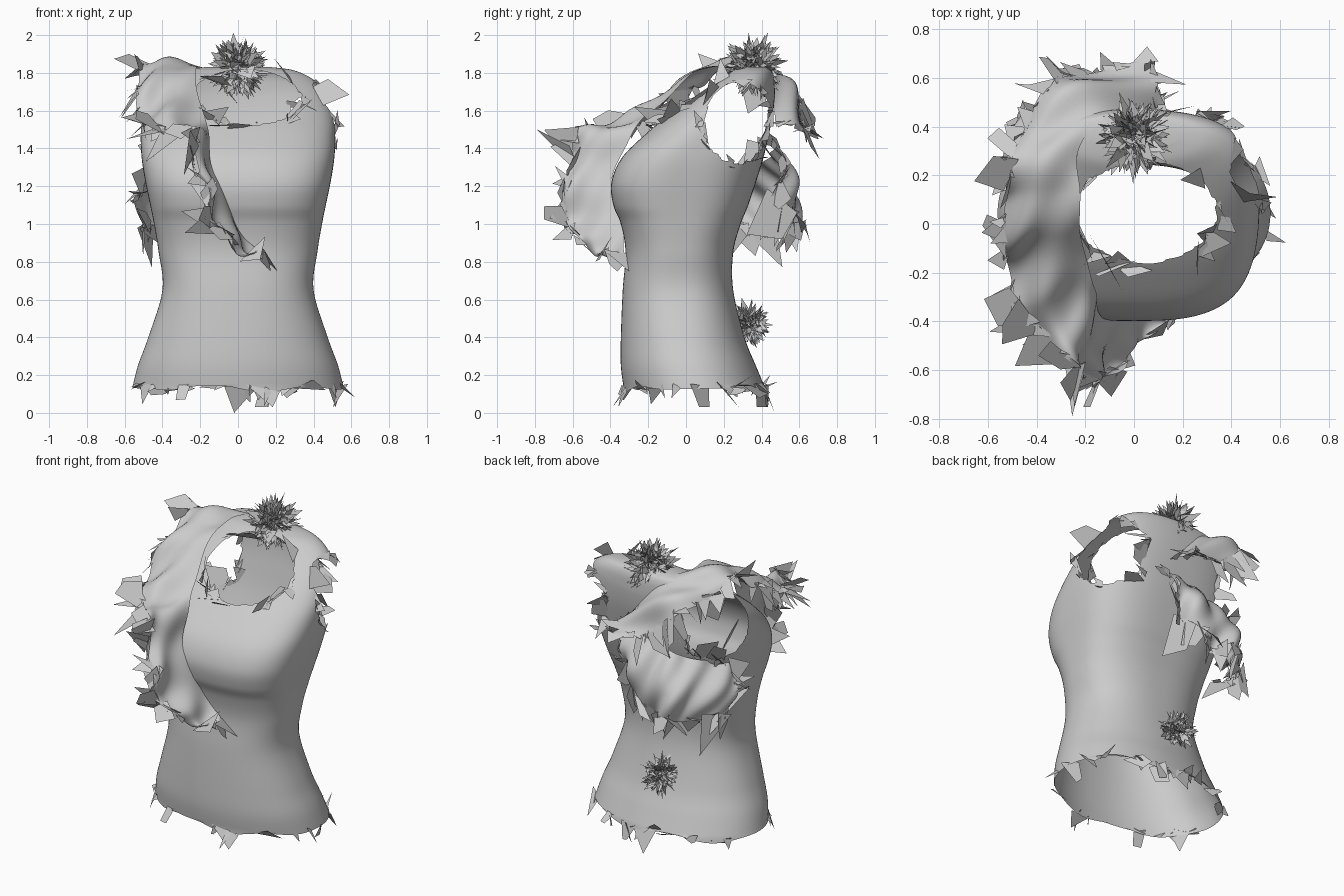
import bpy, bmesh, math, random
from mathutils import Vector

if "Cube" in bpy.data.objects:
    bpy.data.objects.remove(bpy.data.objects["Cube"])

random.seed(7)


def spline(keys, t):
    """Catmull-Rom through keys, t in 0..1"""
    f = t * (len(keys) - 1)
    i = min(int(f), len(keys) - 2)
    u = f - i
    p = [Vector(keys[max(0, min(len(keys) - 1, i + k))]) for k in (-1, 0, 1, 2)]
    return 0.5 * (2 * p[1] + (p[2] - p[0]) * u + (2 * p[0] - 5 * p[1] + 4 * p[2] - p[3]) * u * u
                  + (3 * p[1] - p[0] - 3 * p[2] + p[3]) * u ** 3)


def rnd():
    return Vector((random.uniform(-1, 1), random.uniform(-1, 1), random.uniform(-1, 1)))


def shards(bm, spacing, size, skip=(), push=0.0):
    """Torn flaps of cloth along the open edges; push turns them away from the body axis"""
    edges = []
    for e in bm.edges:
        if e.is_boundary and not (e.verts[0] in skip and e.verts[1] in skip):
            a, b = e.verts[0].co.copy(), e.verts[1].co.copy()
            out = (a + b) / 2 - e.link_faces[0].calc_center_median()
            edges.append((a, b, out.normalized()))
    for a, b, out in edges:
        if random.random() > (b - a).length / spacing:
            continue
        m = (a + b) / 2 - out * 0.02
        if m.z > 1:
            out = (out * (1 - push) + Vector((m.x, m.y - .1, 0)).normalized() * push).normalized()
        s = size * random.uniform(0.6, 1.3)
        along = ((b - a).normalized() + rnd() * 0.6) * s * 0.5
        d = (out + rnd() * 0.8) * s
        pts = [m - along, m + along, m + d + rnd() * s * 0.3]
        if random.random() < 0.45:
            pts.insert(2, m + along * 1.1 + d * 0.7 + rnd() * s * 0.25)
        for p in pts:
            p.z = max(p.z, 0.03)
        bm.faces.new([bm.verts.new(p) for p in pts])


def finish(bm, name, angle=40):
    me = bpy.data.meshes.new(name)
    bm.to_mesh(me)
    bm.free()
    ob = bpy.data.objects.new(name, me)
    bpy.context.collection.objects.link(ob)
    bpy.ops.object.select_all(action='DESELECT')
    ob.select_set(True)
    bpy.context.view_layer.objects.active = ob
    if angle:
        bpy.ops.object.shade_smooth_by_angle(angle=math.radians(angle))
    return ob


def grid_faces(bm, rows, closed):
    for r0, r1 in zip(rows, rows[1:]):
        n = len(r0)
        for j in range(n if closed else n - 1):
            k = (j + 1) % n
            bm.faces.new((r0[j], r0[k], r1[k], r1[j]))


# Torso: lofted rings of (z, half width, front y, back y, corner roundness)
rings = [(.13, .56, -.33, .42, .95), (.25, .53, -.345, .37, .93), (.4, .475, -.345, .31, .9),
         (.65, .40, -.335, .25, .83), (.85, .42, -.32, .25, .8), (1.0, .445, -.345, .29, .74),
         (1.1, .465, -.385, .33, .7), (1.22, .49, -.395, .37, .68), (1.35, .51, -.34, .41, .7),
         (1.48, .515, -.21, .44, .74), (1.58, .505, -.09, .46, .8), (1.67, .475, .02, .47, .85),
         (1.73, .44, .11, .47, .88), (1.78, .375, .19, .465, .9), (1.815, .29, .25, .45, .9),
         (1.83, .18, .31, .42, .9)]
bm = bmesh.new()
rows, N = [], 128
for i in range(101):
    z, hw, yf = spline([r[:3] for r in rings], i / 100)
    yb, e, _ = spline([(r[3], r[4], 0) for r in rings], i / 100)
    row = []
    for j in range(N):
        a = 2 * math.pi * j / N
        c, s = math.cos(a), math.sin(a)
        row.append(bm.verts.new((hw * math.copysign(abs(c) ** e, c),
                                 (yf + yb) / 2 + (yb - yf) / 2 * math.copysign(abs(s) ** e, s), z)))
    rows.append(row)
for v in rows[0]:  # uneven hem
    v.co.z += .02 * math.sin(v.co.x * 11) * math.cos(v.co.y * 9)
grid_faces(bm, rows, True)
bm.faces.new(rows[-1])


# Neck opening and both armholes
def cut_away(f):
    c = f.calc_center_median()
    neck = c.z > 1.4 and ((c.x - .05) / .28) ** 2 + ((c.y - .05) / .2) ** 2 < 1
    arm = abs(c.x) > .29 and ((c.y - .28) / .175) ** 2 + ((c.z - 1.54) / .21) ** 2 < 1
    return neck or arm


bmesh.ops.delete(bm, geom=[f for f in bm.faces if cut_away(f)], context='FACES')
for _ in range(4):
    bmesh.ops.smooth_vert(bm, verts=[v for v in bm.verts if v.is_boundary and v.co.z > 1],
                          factor=.5, use_axis_x=True, use_axis_y=True, use_axis_z=True)
shards(bm, .09, .09, push=.45)
# Torn tail at the back of the hem
bm.faces.new([bm.verts.new(p) for p in ((.12, .4, .16), (-.02, .47, 0), (-.08, .41, .16))])
finish(bm, "torso_top")


# Flounces: cloth between an inner and an outer edge, with waves and a bulge
def flounce(name, inner, outer, waves, bulge, n=110, m=16):
    bm = bmesh.new()
    rows = []
    for i in range(n + 1):
        t = i / n
        a, b = spline(inner, t), spline(outer, t)
        along = (spline(outer, min(1, t + .02)) - spline(outer, max(0, t - .02))).normalized()
        normal = along.cross(b - a).normalized()
        away = ((a + b) / 2 - Vector((0, .1, 1.15))).normalized()
        row = []
        for j in range(m + 1):
            u = j / m
            p = a.lerp(b, u) + away * bulge * math.sin(math.pi * u)
            p += normal * .033 * u * math.sin(waves * 2 * math.pi * t + 1.5 * u)
            p += normal * .012 * math.sin(9 * u + 31 * t)
            row.append(bm.verts.new(p))
        rows.append(row)
    grid_faces(bm, rows, False)
    shards(bm, .05, .11, skip={r[0] for r in rows})
    return finish(bm, name)


flounce("shoulder_flounce",
        [(.12, -.33, .83), (.06, -.33, .9), (-.03, -.35, 1.05), (-.12, -.39, 1.25), (-.15, -.3, 1.45),
         (-.18, -.2, 1.58), (-.22, -.05, 1.72), (-.22, .12, 1.83), (-.23, .3, 1.84), (-.1, .45, 1.76),
         (.1, .48, 1.52)],
        [(.12, -.41, .84), (-.03, -.54, .9), (-.14, -.65, 1.05), (-.2, -.62, 1.3), (-.29, -.55, 1.5),
         (-.46, -.35, 1.51), (-.53, -.12, 1.61), (-.53, .1, 1.78), (-.48, .35, 1.78), (-.3, .6, 1.64),
         (.06, .66, 1.43)], 8, .045)

flounce("back_flounce",
        [(.14, .46, 1.44), (-.08, .46, 1.4), (-.3, .41, 1.33), (-.46, .2, 1.27)],
        [(.06, .48, 1.13), (-.14, .57, 1.0), (-.36, .53, .97), (-.5, .25, .98)], 3, .07, n=70)


# Spiky rosettes
def rosette(name, centre, radius, count):
    bm = bmesh.new()
    c = Vector(centre)
    for _ in range(count):
        d = Vector([random.gauss(0, 1) for _ in range(3)]).normalized()
        side = d.cross(rnd()).normalized() * radius * random.uniform(.12, .28)
        root = c + d * radius * random.uniform(.25, .6)
        tip = c + d * radius * random.uniform(.65, 1.05) + rnd() * radius * .2
        bm.faces.new([bm.verts.new(p) for p in (root - side, root + side, tip)])
    return finish(bm, name, 0)


rosette("neck_rosette", (0, .36, 1.83), .16, 400)
rosette("back_rosette", (-.05, .33, .47), .12, 300)
